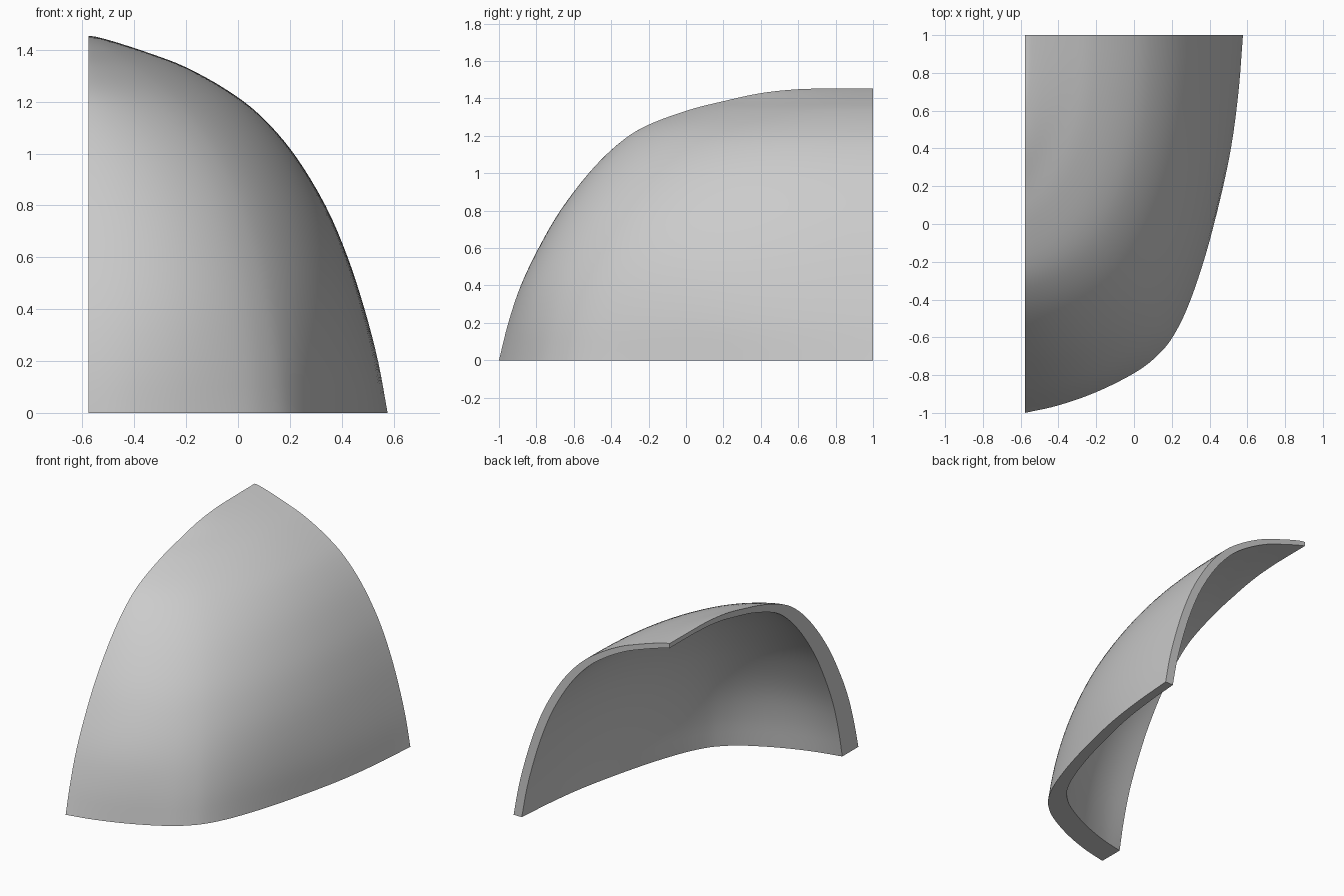
import bpy
import bmesh
import math
from mathutils import Vector

cube = bpy.data.objects.get("Cube")
if cube:
    bpy.data.objects.remove(cube)

LEFT, BACK = -0.577, 1.0               # the two flat cut planes

# Base outline (x, y), from the front corner round to the back corner
OUTLINE = [(-0.577, -1), (-0.4, -0.96), (-0.2, -0.89), (0, -0.79), (0.12, -0.7),
           (0.21, -0.59), (0.3, -0.4), (0.4, -0.09), (0.5, 0.33), (0.55, 0.67), (0.577, 1)]
# Rising rims: x on the back rim and y on the side rim at each height z
RIMS = [(0.577, -1, 0), (0.54, -0.95, 0.2), (0.488, -0.883, 0.4), (0.423, -0.788, 0.6),
        (0.337, -0.672, 0.8), (0.215, -0.52, 1), (0.083, -0.37, 1.15), (-0.05, -0.22, 1.25),
        (-0.205, 0.005, 1.335), (-0.335, 0.2, 1.385), (-0.465, 0.4, 1.428), (-0.54, 0.6, 1.449),
        (-0.565, 0.8, 1.453), (-0.577, 1, 1.454)]
TOP = RIMS[-1][2]


def smooth_path(points, steps):
    """Catmull-Rom curve through the points."""
    pts = [Vector(p) for p in points]
    pts = [2 * pts[0] - pts[1]] + pts + [2 * pts[-1] - pts[-2]]
    path = []
    for a, b, c, d in zip(pts, pts[1:], pts[2:], pts[3:]):
        for i in range(steps):
            t = i / steps
            path.append(b + 0.5 * t * (c - a + t * (2 * a - 5 * b + 4 * c - d
                                                    + t * (3 * (b - c) + d - a))))
    return path + [pts[-2]]


def section(p, h):
    """Unit cross-section point at relative height h: fuller sides, softer front further up."""
    q = Vector(((p.x - LEFT) / (2 * -LEFT), (BACK - p.y) / 2))
    d = q.normalized()
    power_x = max(1, 2.35 - 1.6 * h ** 4)
    rounded = Vector((max(d.x, 0) ** (2 / power_x), max(d.y, 0) ** (2 / 2.7)))
    return q.lerp(rounded, 0.85 * math.sin(math.pi / 2 * min(1, 2 * h)))


def skin(bm, rows, tip):
    """Quads between the rows, closed by a fan at the tip."""
    for low, high in zip(rows, rows[1:]):
        for i in range(len(low) - 1):
            bm.faces.new((low[i], low[i + 1], high[i + 1], high[i]))
    for a, b in zip(rows[-1], rows[-1][1:]):
        bm.faces.new((a, b, tip))


outline = smooth_path(OUTLINE, 5)
rims = smooth_path(RIMS, 4)
bm = bmesh.new()

# Outer skin: cross-sections shrink towards the tip as they rise
outer = []
for rim in rims[:-1]:
    row = []
    for p in outline:
        s = section(p, rim.z / TOP)
        row.append(bm.verts.new((LEFT + s.x * (rim.x - LEFT), BACK - s.y * (BACK - rim.y), rim.z)))
    outer.append(row)
outer_tip = bm.verts.new(rims[-1])
skin(bm, outer, outer_tip)
bm.normal_update()


def inset(vert):
    """Inner copy of a vertex, kept on any cut plane it lies on; the wall thins upwards."""
    n = vert.normal.copy()
    co = vert.co
    if abs(co.x - LEFT) < 1e-4:
        n.x = 0
    if abs(co.y - BACK) < 1e-4:
        n.y = 0
    if abs(co.z) < 1e-4:
        n.z = 0
    wall = Vector((0.06, 0.17 * (1 - 0.35 * co.z / TOP), 0.03))
    n = (n * wall).normalized() if n.length else Vector((0, 0, 1))
    inner = co - n * wall
    return Vector((max(inner.x, LEFT), min(inner.y, BACK), max(inner.z, 0)))


# Inner skin
inner_co = [[inset(v) for v in row] for row in outer]
inner = [[bm.verts.new(co) for co in row] for row in inner_co]
inner_tip = bm.verts.new(inset(outer_tip))
skin(bm, inner, inner_tip)

# Flat rims joining the skins along the base, side and back edges
edges = [(outer[0], inner[0]),
         ([r[0] for r in outer] + [outer_tip], [r[0] for r in inner] + [inner_tip]),
         ([r[-1] for r in outer] + [outer_tip], [r[-1] for r in inner] + [inner_tip])]
for out_edge, in_edge in edges:
    for i in range(len(out_edge) - 1):
        bm.faces.new((out_edge[i], out_edge[i + 1], in_edge[i + 1], in_edge[i]))
bmesh.ops.recalc_face_normals(bm, faces=bm.faces[:])

mesh = bpy.data.meshes.new("curved_shell")
bm.to_mesh(mesh)
bm.free()
shell = bpy.data.objects.new("curved_shell", mesh)
bpy.context.collection.objects.link(shell)

# Plain grey material
grey = bpy.data.materials.new("light_grey")
grey.use_nodes = True
colour = (0.6, 0.6, 0.6, 1)
grey.diffuse_color = colour
grey.node_tree.nodes["Principled BSDF"].inputs["Base Color"].default_value = colour
mesh.materials.append(grey)

bpy.context.view_layer.objects.active = shell
shell.select_set(True)
bpy.ops.object.shade_smooth_by_angle(angle=math.radians(35))
